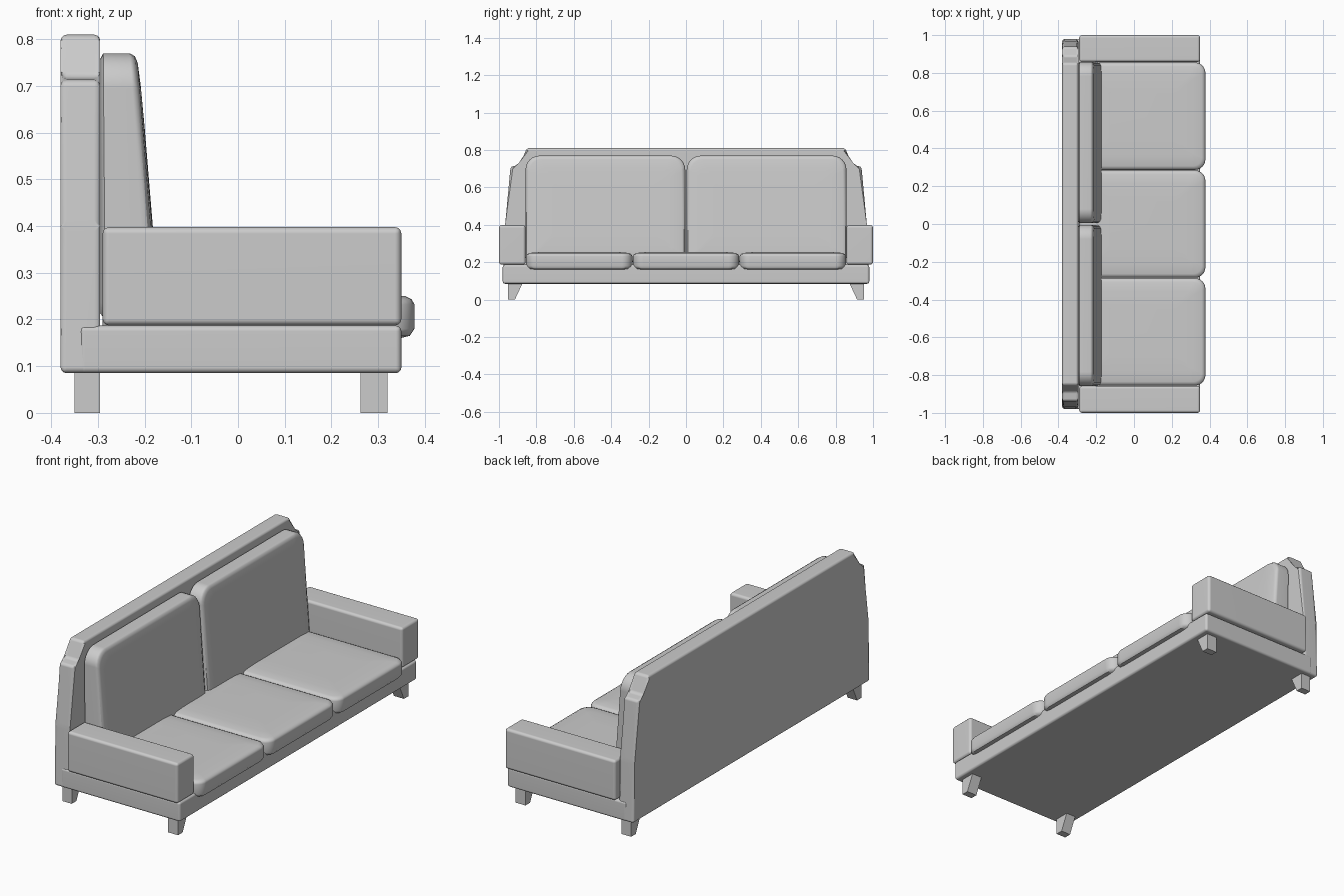
import bpy, bmesh, math

if "Cube" in bpy.data.objects:
    bpy.data.objects.remove(bpy.data.objects["Cube"])


def finish(name, bm, smooth=True):
    bmesh.ops.recalc_face_normals(bm, faces=bm.faces)
    me = bpy.data.meshes.new(name)
    bm.to_mesh(me)
    bm.free()
    ob = bpy.data.objects.new(name, me)
    bpy.context.collection.objects.link(ob)
    if smooth:
        bpy.ops.object.select_all(action='DESELECT')
        ob.select_set(True)
        bpy.context.view_layer.objects.active = ob
        bpy.ops.object.shade_smooth_by_angle(angle=math.radians(40))
        ob.modifiers.new("face_normals", 'WEIGHTED_NORMAL').keep_sharp = True
    return ob


def loft(name, rings, bevel=0.0):
    """Skin equal-length rings of 3D points, cap both ends, round the edges."""
    bm = bmesh.new()
    rows = [[bm.verts.new(p) for p in ring] for ring in rings]
    n = len(rows[0])
    for a, b in zip(rows, rows[1:]):
        for i in range(n):
            j = (i + 1) % n
            bm.faces.new((a[i], a[j], b[j], b[i]))
    bm.faces.new(rows[0][::-1])
    bm.faces.new(rows[-1])
    if bevel:
        bmesh.ops.bevel(bm, geom=bm.edges[:], offset=bevel, segments=3,
                        profile=0.5, affect='EDGES', clamp_overlap=True)
    return finish(name, bm, bevel > 0 or n > 4)


def box(name, x0, x1, y0, y1, z0, z1, bevel):
    return loft(name, [[(x0, y0, z), (x1, y0, z), (x1, y1, z), (x0, y1, z)]
                       for z in (z0, z1)], bevel)


def rounded(u0, u1, v0, v1, radii, inset, steps=6):
    """Rectangle outline with its own radius per corner, shrunk by inset."""
    u0, u1, v0, v1 = u0 + inset, u1 - inset, v0 + inset, v1 - inset
    corners = [(u0, v0, 1, 1), (u1, v0, -1, 1), (u1, v1, -1, -1), (u0, v1, 1, -1)]
    pts = []
    for k, ((u, v, su, sv), r) in enumerate(zip(corners, radii)):
        r = max(r - inset * 0.5, 0.012)
        for i in range(steps + 1):
            a = math.pi + (k + i / steps) * math.pi / 2
            pts.append((u + su * r + r * math.cos(a), v + sv * r + r * math.sin(a)))
    return pts


# base frame
box("base", -0.34, 0.35, -0.98, 0.98, 0.085, 0.187, 0.012)

# stepped back panel
half = [(0.98, 0.085), (0.967, 0.40), (0.938, 0.712), (0.885, 0.718), (0.852, 0.81)]
outline = half + [(-y, z) for y, z in reversed(half)]
loft("back_panel", [[(x, y, z) for y, z in outline] for x in (-0.38, -0.295)], 0.013)

# arms and legs
for s, side in ((-1, "left"), (1, "right")):
    ys = sorted((s * 0.858, s * 1.0))
    box(side + "_arm", -0.29, 0.35, ys[0], ys[1], 0.187, 0.398, 0.014)
    for x0, x1, end in ((-0.35, -0.295, "back"), (0.262, 0.32, "front")):
        loft(f"{side}_{end}_leg",
             [[(x0, s * 0.953, z), (x1, s * 0.953, z), (x1, s * yi, z), (x0, s * yi, z)]
              for z, yi in ((0, 0.915), (0.09, 0.873))])

# three seat cushions
seat_rings = [(0.03, 0.160), (0.010, 0.165), (0, 0.180), (0, 0.232), (0.006, 0.243),
              (0.02, 0.250), (0.07, 0.254), (0.16, 0.256)]
for i in (-1, 0, 1):
    c = i * 0.571
    loft(f"seat_cushion_{i + 2}",
         [[(x, y, z) for y, x in rounded(c - 0.284, c + 0.284, -0.29, 0.378,
                                         (0.02, 0.02, 0.055, 0.055), inset)]
          for inset, z in seat_rings])

# two leaning back cushions, thinner towards the top
back_rings = [(0.015, 0), (0, 0.1), (0, 0.78), (0.006, 0.9), (0.02, 0.96),
              (0.07, 0.99), (0.16, 1.0)]


def lean(z, t):
    return -0.297 + t * (0.127 - 0.083 * (z - 0.25))


for s, side in ((-1, "left"), (1, "right")):
    y0, y1 = sorted((s * 0.004, s * 0.858))
    radii = (0.03, 0.03, 0.075, 0.075)
    loft(side + "_back_cushion",
         [[(lean(z, t), y, z) for y, z in rounded(y0, y1, 0.20, 0.77, radii, inset)]
          for inset, t in back_rings])
